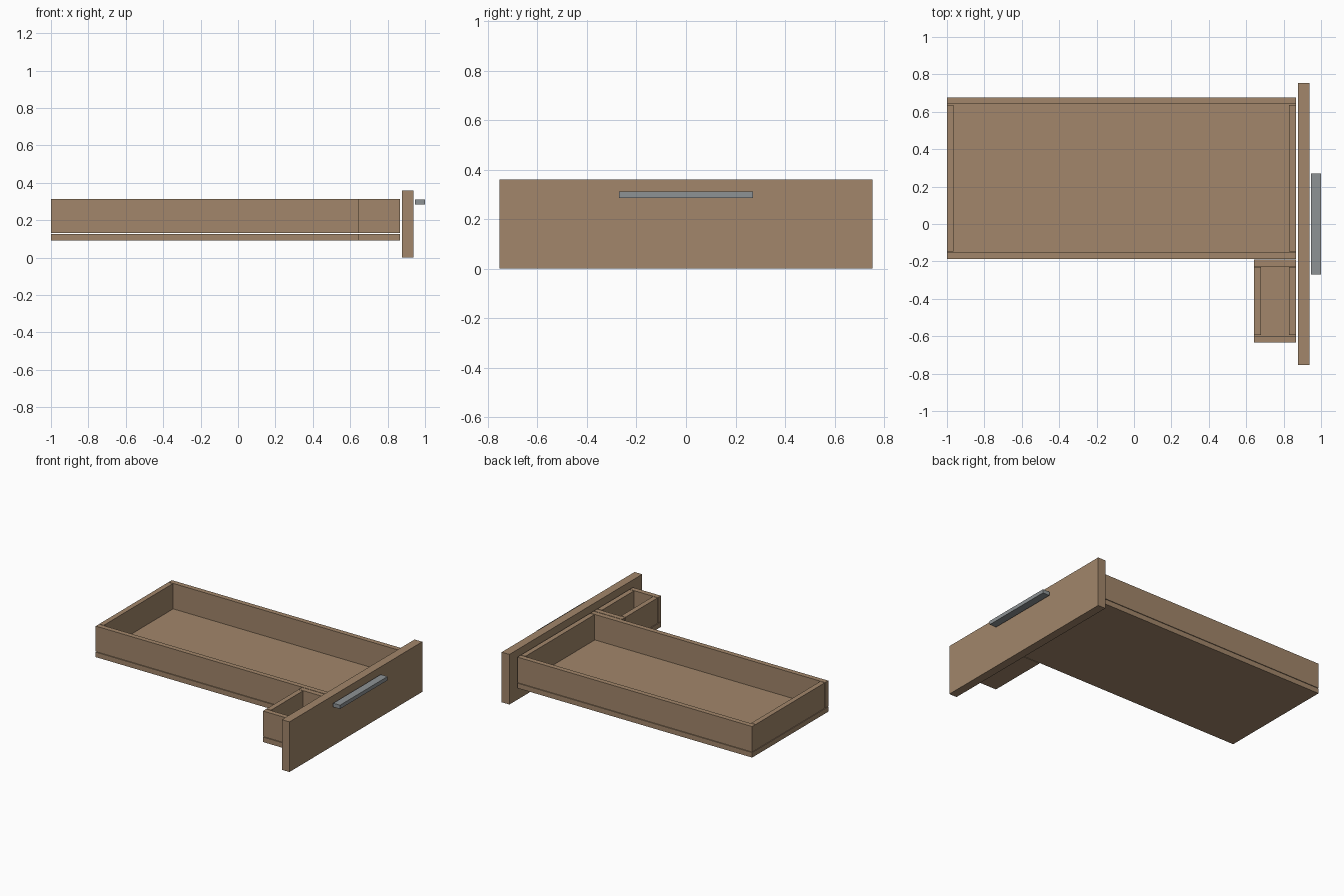
import bpy

if "Cube" in bpy.data.objects:
    bpy.data.objects.remove(bpy.data.objects["Cube"])


def material(name, rgb):
    m = bpy.data.materials.new(name)
    m.diffuse_color = (*rgb, 1)
    m.use_nodes = True
    m.node_tree.nodes["Principled BSDF"].inputs["Base Color"].default_value = m.diffuse_color
    return m


WOOD = material("brown wood", (0.36, 0.24, 0.145))
METAL = material("grey metal", (0.27, 0.29, 0.30))
T = 0.036    # board thickness
GAP = 0.004  # joint between boards


def board(name, x, y, z, mat=WOOD):
    """Box spanning the given (low, high) ranges."""
    spans = (x, y, z)
    bpy.ops.mesh.primitive_cube_add(size=1, location=[(a + b) / 2 for a, b in spans])
    ob = bpy.context.object
    ob.name = name
    ob.scale = [b - a for a, b in spans]
    bpy.ops.object.transform_apply(location=False, rotation=False, scale=True)
    ob.data.materials.append(mat)


def tray(name, x0, x1, y0, y1, z0=0.091, z1=0.314):
    """Open box: floor board, two long sides, two ends fitted between them."""
    walls = (z0 + T + GAP, z1)
    board(name + "_floor", (x0, x1), (y0, y1), (z0, z0 + T))
    board(name + "_side_near", (x0, x1), (y0, y0 + T), walls)
    board(name + "_side_far", (x0, x1), (y1 - T, y1), walls)
    inner = (y0 + T + GAP, y1 - T - GAP)
    board(name + "_end_back", (x0, x0 + T), inner, walls)
    board(name + "_end_front", (x1 - T, x1), inner, walls)


# Large and small drawer boxes
tray("main_box", -1.0, 0.866, -0.187, 0.677)
tray("small_box", 0.642, 0.866, -0.634, -0.191)

# Drawer face and pull
board("drawer_face", (0.876, 0.937), (-0.754, 0.754), (0, 0.36))
board("pull_handle", (0.946, 1.0), (-0.27, 0.27), (0.285, 0.312), METAL)
